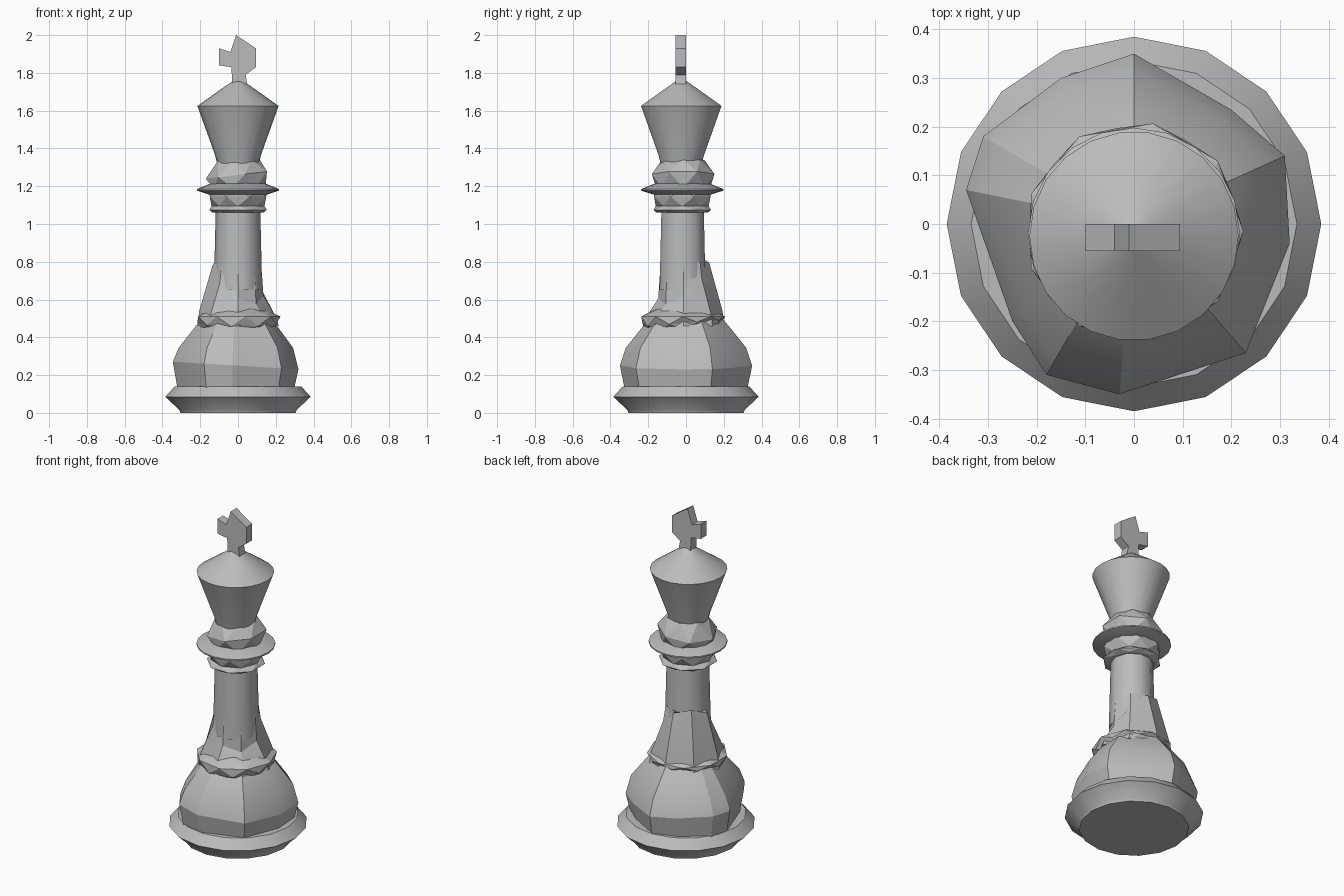
import bpy, bmesh, math

if "Cube" in bpy.data.objects:
    bpy.data.objects.remove(bpy.data.objects["Cube"], do_unlink=True)

grey = bpy.data.materials.new("stone grey")
grey.use_nodes = True
grey.diffuse_color = (0.5, 0.5, 0.5, 1)
grey.node_tree.nodes["Principled BSDF"].inputs["Base Color"].default_value = (0.5, 0.5, 0.5, 1)


def finish(bm, name, angle=None):
    """Turn a bmesh into a named grey object, flat unless an angle is given."""
    bmesh.ops.recalc_face_normals(bm, faces=bm.faces[:])
    mesh = bpy.data.meshes.new(name)
    bm.to_mesh(mesh)
    bm.free()
    mesh.materials.append(grey)
    obj = bpy.data.objects.new(name, mesh)
    bpy.context.collection.objects.link(obj)
    if angle:
        bpy.ops.object.select_all(action='DESELECT')
        obj.select_set(True)
        bpy.context.view_layer.objects.active = obj
        bpy.ops.object.shade_smooth_by_angle(angle=math.radians(angle))
    return obj


def polygon(sides, turn=0):
    step = math.tau / sides
    return [(math.cos((i + turn) * step), math.sin((i + turn) * step)) for i in range(sides)]


def loft(name, section, rings, cy=0, angle=None, twist=False):
    """Skin scaled copies of a section; a ring is (z, scale, tilt_x, tilt_y)."""
    bm = bmesh.new()
    loops = []
    n = len(section)
    for k, (z, scale, *tilt) in enumerate(rings):
        tx, ty = tilt or (0, 0)
        points = polygon(n, 0.5 * (k % 2)) if twist else section
        loops.append([bm.verts.new((x * scale, y * scale + cy,
                                    z + tx * x * scale + ty * y * scale)) for x, y in points])
    for k, (low, high) in enumerate(zip(loops, loops[1:])):
        for i in range(n):
            j = (i + 1) % n
            if not twist:
                bm.faces.new((low[i], low[j], high[j], high[i]))
            elif k % 2 == 0:
                bm.faces.new((low[i], low[j], high[i]))
                bm.faces.new((low[j], high[j], high[i]))
            else:
                bm.faces.new((low[i], low[j], high[j]))
                bm.faces.new((low[i], high[j], high[i]))
    bm.faces.new(loops[0])
    bm.faces.new(loops[-1])
    return finish(bm, name, angle)


# Foot plate
loft("foot", polygon(16), [(0, 0.305), (0.015, 0.31), (0.085, 0.385), (0.14, 0.335)], angle=30)

# Roughly carved belly with an uneven outline
belly_outline = [(0.32, -0.04), (0.31, 0.14), (0.2, 0.235), (0, 0.35), (-0.15, 0.3),
                 (-0.31, 0.18), (-0.345, 0.07), (-0.25, -0.2), (-0.18, -0.31),
                 (-0.03, -0.35), (0.23, -0.265)]
loft("belly", belly_outline,
     [(0.13, 0.93), (0.25, 1, -0.06, 0), (0.345, 0.91), (0.45, 0.67), (0.5, 0.55)], angle=25)

# Lip between belly and skirt, thickest at the front right
loft("skirt_lip", polygon(9), [(0.44, 0.19), (0.475, 0.215, 0, 0.08), (0.51, 0.225), (0.55, 0.15)],
     cy=-0.015, twist=True)

# Skirt flaring out of the column
loft("skirt", polygon(8), [(0.46, 0.215), (0.52, 0.205, -0.1, 0.1), (0.7, 0.135, -0.6, 0.7),
                           (0.8, 0.122)], cy=-0.012, angle=22)
loft("column", polygon(10), [(0.65, 0.128), (1.07, 0.118)], cy=-0.018, angle=40)

# Collar, disc and neck ring
loft("lower_collar", polygon(8), [(1.06, 0.135), (1.075, 0.165), (1.095, 0.14), (1.145, 0.162),
                                  (1.18, 0.15)], cy=-0.02, twist=True)
loft("collar_disc", polygon(20), [(1.155, 0.15), (1.177, 0.218), (1.185, 0.218), (1.22, 0.13)],
     cy=-0.02, angle=30)
loft("upper_collar", polygon(7), [(1.19, 0.145), (1.26, 0.17, 0.12, 0), (1.34, 0.115)],
     cy=-0.015, twist=True)

# Crown with its conical cap
loft("crown", polygon(22), [(1.25, 0.095), (1.36, 0.12), (1.625, 0.215), (1.7, 0.11),
                            (1.745, 0.045), (1.765, 0.015)], cy=-0.025, angle=30)

# Chipped cross finial
outline = [(-0.03, 1.74), (-0.035, 1.83), (-0.1, 1.84), (-0.1, 1.93), (-0.04, 1.91), (-0.01, 2.0),
           (0.095, 1.93), (0.095, 1.83), (0.04, 1.79), (0.05, 1.74)]
bm = bmesh.new()
front, back = [[bm.verts.new((x, y, z)) for x, z in outline] for y in (-0.055, 0)]
bm.faces.new(front)
bm.faces.new(back)
for i in range(len(outline)):
    j = (i + 1) % len(outline)
    bm.faces.new((front[i], front[j], back[j], back[i]))
finish(bm, "cross")
